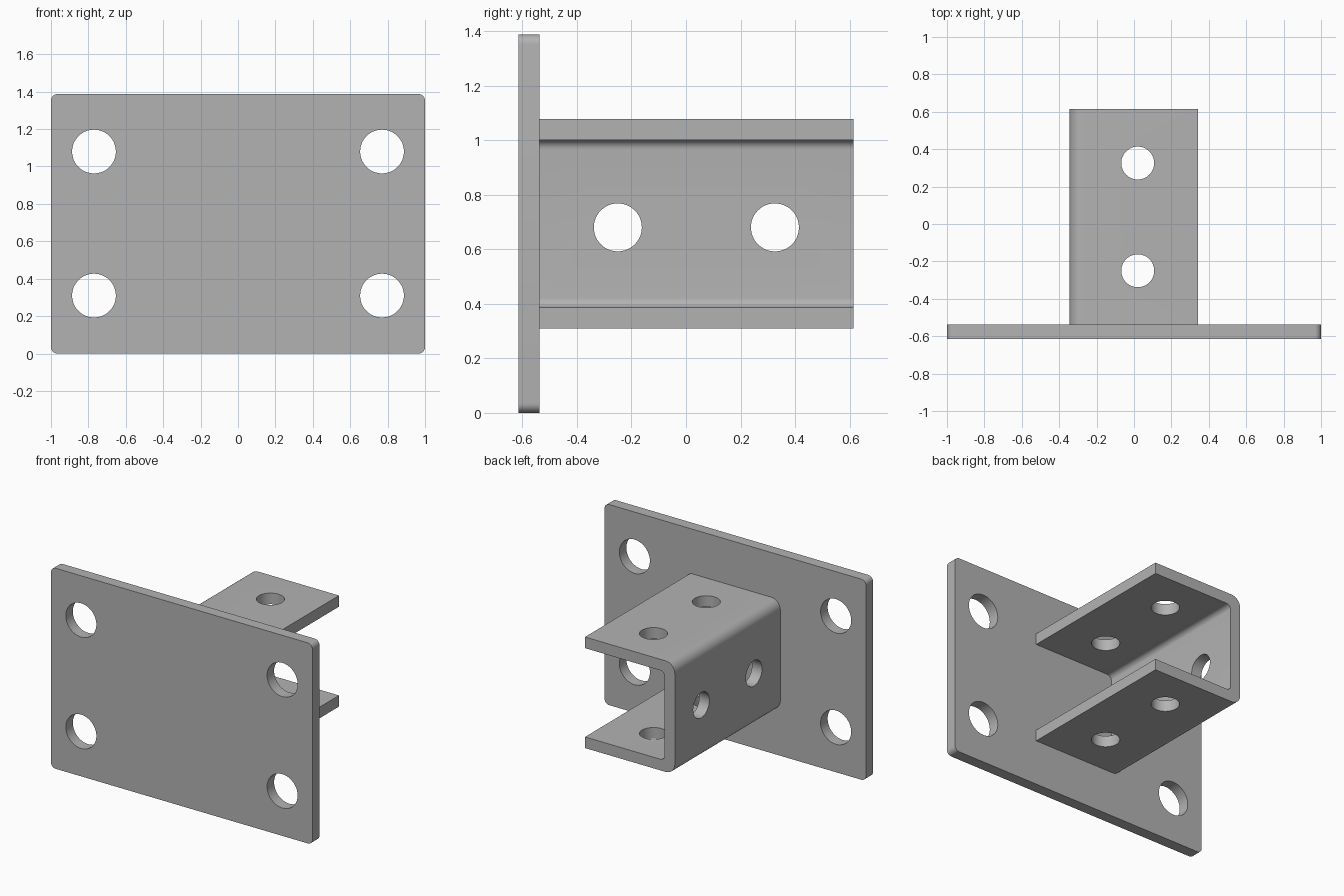
import bpy, bmesh, math
from mathutils import Vector, Matrix

if "Cube" in bpy.data.objects:
    bpy.data.objects.remove(bpy.data.objects["Cube"])

steel = bpy.data.materials.new("grey steel")
steel.use_nodes = True
GREY = (0.45, 0.45, 0.45, 1)
steel.diffuse_color = GREY
steel.node_tree.nodes["Principled BSDF"].inputs["Base Color"].default_value = GREY


def rounded(corners, steps=8):
    """Outline in (x, z) from corners (x, z, radius); radius 0 stays sharp."""
    pts = []
    for i, (x, z, r) in enumerate(corners):
        p = Vector((x, z))
        a = (Vector(corners[i - 1][:2]) - p).normalized()
        b = (Vector(corners[(i + 1) % len(corners)][:2]) - p).normalized()
        if r == 0:
            pts.append(p)
            continue
        centre = p + (a + b) * r
        for k in range(steps + 1):
            t = k / steps * math.pi / 2
            pts.append(centre - b * r * math.cos(t) - a * r * math.sin(t))
    return pts


def extrude_y(name, outline, y0, y1):
    bm = bmesh.new()
    face = bm.faces.new([bm.verts.new((p.x, y0, p.y)) for p in outline])
    out = bmesh.ops.extrude_face_region(bm, geom=[face])
    verts = [v for v in out["geom"] if isinstance(v, bmesh.types.BMVert)]
    bmesh.ops.translate(bm, vec=(0, y1 - y0, 0), verts=verts)
    bmesh.ops.recalc_face_normals(bm, faces=bm.faces)
    mesh = bpy.data.meshes.new(name)
    bm.to_mesh(mesh)
    bm.free()
    mesh.materials.append(steel)
    obj = bpy.data.objects.new(name, mesh)
    bpy.context.collection.objects.link(obj)
    return obj


def drill(obj, holes):
    """Cut round holes given as (centre, axis, radius, length)."""
    bm = bmesh.new()
    for centre, axis, radius, length in holes:
        turn = Vector((0, 0, 1)).rotation_difference(Vector(axis)).to_matrix().to_4x4()
        bmesh.ops.create_cone(bm, cap_ends=True, segments=48, radius1=radius,
                              radius2=radius, depth=length,
                              matrix=Matrix.Translation(centre) @ turn)
    mesh = bpy.data.meshes.new(obj.name + "_drill")
    bm.to_mesh(mesh)
    bm.free()
    mesh.materials.append(steel)
    cutter = bpy.data.objects.new(mesh.name, mesh)
    bpy.context.collection.objects.link(cutter)
    cutter.hide_render = True
    mod = obj.modifiers.new("holes", "BOOLEAN")
    mod.operation, mod.solver, mod.object = "DIFFERENCE", "EXACT", cutter
    bpy.ops.object.select_all(action="DESELECT")
    obj.select_set(True)
    bpy.context.view_layer.objects.active = obj
    bpy.ops.object.modifier_apply(modifier=mod.name)
    bpy.data.objects.remove(cutter)
    bpy.ops.object.shade_smooth_by_angle(angle=math.radians(30))


FRONT, JOINT, BACK = -0.615, -0.538, 0.615
HEIGHT = 1.387

# Mounting plate with four bolt holes
r = 0.035
plate = extrude_y("mounting_plate", rounded(
    [(-1, 0, r), (1, 0, r), (1, HEIGHT, r), (-1, HEIGHT, r)]), FRONT, JOINT)
drill(plate, [((x, FRONT, z), (0, 1, 0), 0.117, 0.5)
              for x in (-0.77, 0.77) for z in (0.31, 1.08)])

# U channel, open towards +x, with bent corners along its web
left, right, low, high, t = -0.345, 0.342, 0.31, 1.078, 0.077
inner, outer = 0.035, 0.07
channel = extrude_y("channel", rounded([
    (right, low, 0), (right, low + t, 0), (left + t, low + t, inner),
    (left + t, high - t, inner), (right, high - t, 0), (right, high, 0),
    (left, high, outer), (left, low, outer)]), JOINT, BACK)

# Paired holes through both flanges and through the web
holes = []
for y in (-0.25, 0.326):
    holes.append(((0.02, y, 0.69), (0, 0, 1), 0.088, 1.2))
    holes.append(((left, y, 0.68), (1, 0, 0), 0.088, 0.4))
drill(channel, holes)
